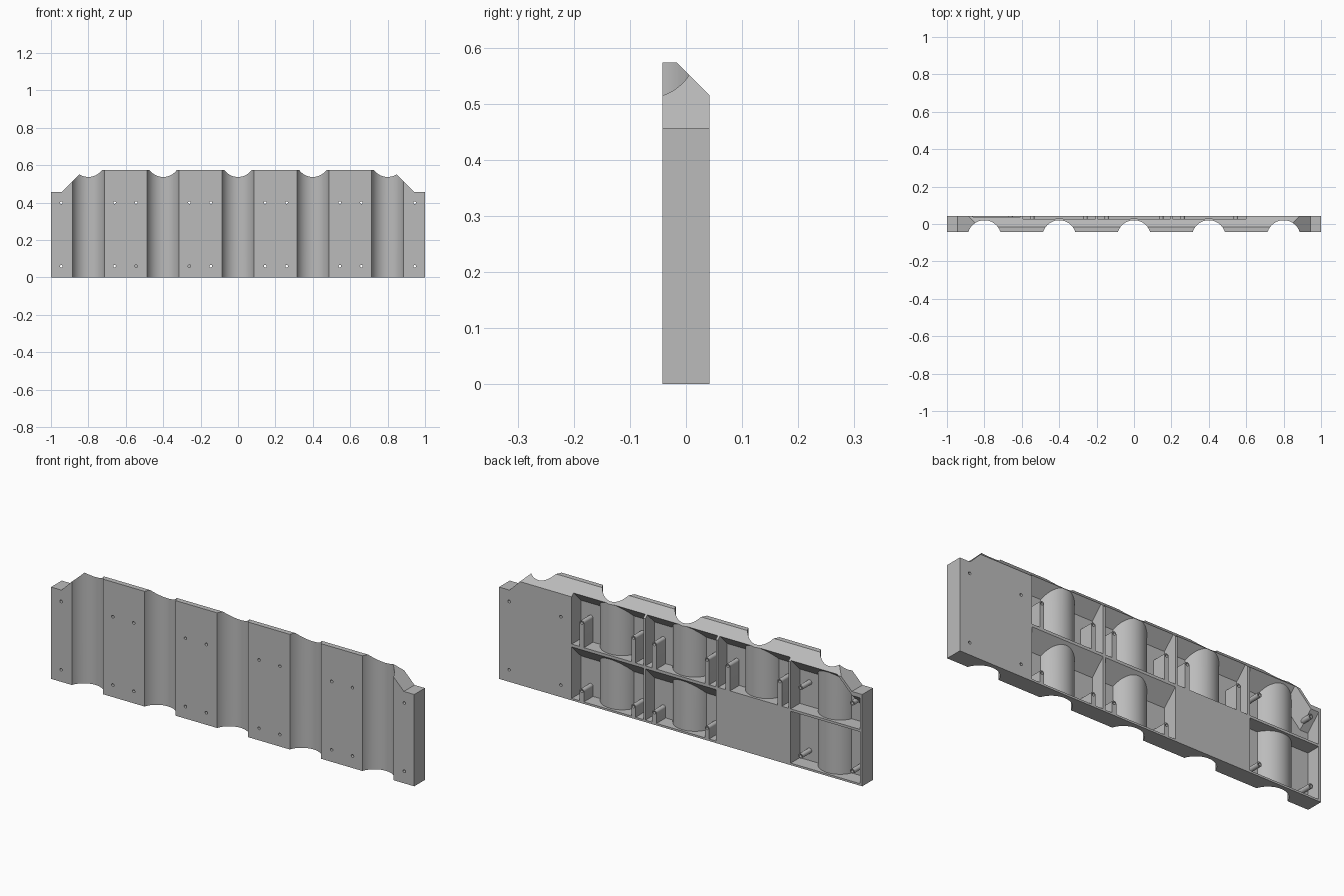
import bpy, bmesh, math
from mathutils import Vector

cube = bpy.data.objects.get("Cube")
if cube:
    bpy.data.objects.remove(cube, do_unlink=True)

DEPTH = 0.042          # half thickness of the panel
GROOVE_Y = -0.07       # axis of the round grooves
GROOVES = [-0.8, -0.4, 0, 0.4, 0.8]
HOLES_X = [0.145, 0.26, 0.545, 0.66, 0.945]
HOLES_Z = [0.06, 0.4]

gray = bpy.data.materials.new("plain_gray")
gray.use_nodes = True
gray.diffuse_color = (0.5, 0.5, 0.5, 1)
gray.node_tree.nodes["Principled BSDF"].inputs["Base Color"].default_value = (0.5, 0.5, 0.5, 1)


def loft(bm, ring_a, ring_b):
    """Closed prism between two matching rings of points."""
    a = [bm.verts.new(p) for p in ring_a]
    b = [bm.verts.new(p) for p in ring_b]
    faces = [bm.faces.new(a), bm.faces.new(b[::-1])]
    for i in range(len(a)):
        j = (i + 1) % len(a)
        faces.append(bm.faces.new((a[j], a[i], b[i], b[j])))
    bmesh.ops.recalc_face_normals(bm, faces=faces)


def prism_y(bm, outline, y0, y1):
    loft(bm, [(x, y0, z) for x, z in outline], [(x, y1, z) for x, z in outline])


def arc(cx, cy, r, start, end, n):
    return [(cx + r * math.cos(start + (end - start) * i / n),
             cy + r * math.sin(start + (end - start) * i / n)) for i in range(n + 1)]


def circle(cx, cy, r, n):
    return arc(cx, cy, r, 0, math.tau, n)[:-1]


def make(name, bm):
    mesh = bpy.data.meshes.new(name)
    bm.to_mesh(mesh)
    bm.free()
    mesh.materials.append(gray)
    obj = bpy.data.objects.new(name, mesh)
    bpy.context.scene.collection.objects.link(obj)
    return obj


def carve(target, cutter):
    mod = target.modifiers.new("carve", 'BOOLEAN')
    mod.operation, mod.solver, mod.object = 'DIFFERENCE', 'EXACT', cutter
    bpy.ops.object.select_all(action='DESELECT')
    bpy.context.view_layer.objects.active = target
    target.select_set(True)
    bpy.ops.object.modifier_apply(modifier=mod.name)
    bpy.data.objects.remove(cutter, do_unlink=True)


def upright_rods(name, radius, z0, z1):
    bm = bmesh.new()
    for gx in GROOVES:
        ring = circle(gx, GROOVE_Y, radius, 96)
        loft(bm, [(x, y, z0) for x, y in ring], [(x, y, z1) for x, y in ring])
    return make(name, bm)


# Panel with a bevelled back top edge
bm = bmesh.new()
side = [(-DEPTH, 0), (DEPTH, 0), (DEPTH, 0.515), (-0.016, 0.573), (-DEPTH, 0.573)]
loft(bm, [(-1, y, z) for y, z in side], [(1, y, z) for y, z in side])
panel = make("wall_panel", bm)

# Sloped shoulders at both ends
bm = bmesh.new()
for s in (-1, 1):
    prism_y(bm, [(s * x, z) for x, z in
                 [(0.943, 0.457), (1.1, 0.457), (1.1, 0.7), (0.7, 0.7)]], -0.2, 0.2)
carve(panel, make("shoulder_cutter", bm))

# Back pockets, whose ceilings rise toward the open back
bm = bmesh.new()


def pocket(floor, top, drop=0.08):
    """top runs from low x to high x along the open back edge."""
    x0, x1 = top[0][0], top[-1][0]
    base = [(x1, floor), (x0, floor)]
    back = [(x, 0.05, z) for x, z in base + top]
    front = [(x, -0.03, z) for x, z in base] + [(x, -0.03, z - drop) for x, z in top]
    loft(bm, back, front)


LOW, HIGH = 0.01, 0.28
for cx in (-0.4, 0, 0.4):
    x0, x1 = cx - 0.194, cx + 0.194 + (0.006 if cx > 0.3 else 0)
    pocket(HIGH, [(x0, 0.551), (x1, 0.551)])
    if cx > -0.3:
        pocket(LOW, [(x0, 0.274), (x1, 0.274)])
pocket(HIGH, [(-0.988, 0.445), (-0.945, 0.445), (-0.859, 0.531), (-0.606, 0.531)])
pocket(LOW, [(-0.988, 0.268), (-0.606, 0.268)], 0)
pockets = make("pocket_cutter", bm)

# Groove shells and screw posts stay standing inside the pockets
carve(pockets, upright_rods("groove_shells", 0.1, -0.1, 0.7))
bm = bmesh.new()
for hx in [s * x for x in HOLES_X for s in (-1, 1)]:
    for hz, floor in zip(HOLES_Z, (LOW, HIGH)):
        if hx < -0.6:
            outline = circle(hx, hz, 0.012, 24)
        else:
            outline = arc(hx, hz, 0.012, 0, math.pi, 12)
            outline += [(hx - 0.012, floor - 0.005), (hx + 0.012, floor - 0.005)]
        prism_y(bm, outline, -0.06, 0.06)
carve(pockets, make("screw_posts", bm))
carve(panel, pockets)

# Round grooves down the front
carve(panel, upright_rods("groove_cutter", 0.09, -0.1, 0.7))

# Screw holes, blind where the back is closed
bm = bmesh.new()
for hx in [s * x for x in HOLES_X for s in (-1, 1)]:
    for hz in HOLES_Z:
        blind = -0.6 < hx < -0.2 and hz < 0.2
        prism_y(bm, circle(hx, hz, 0.007, 20), -0.1, 0.03 if blind else 0.1)
carve(panel, make("hole_cutter", bm))

bpy.ops.object.select_all(action='DESELECT')
panel.select_set(True)
bpy.context.view_layer.objects.active = panel
bpy.ops.object.shade_smooth_by_angle(angle=math.radians(25))
